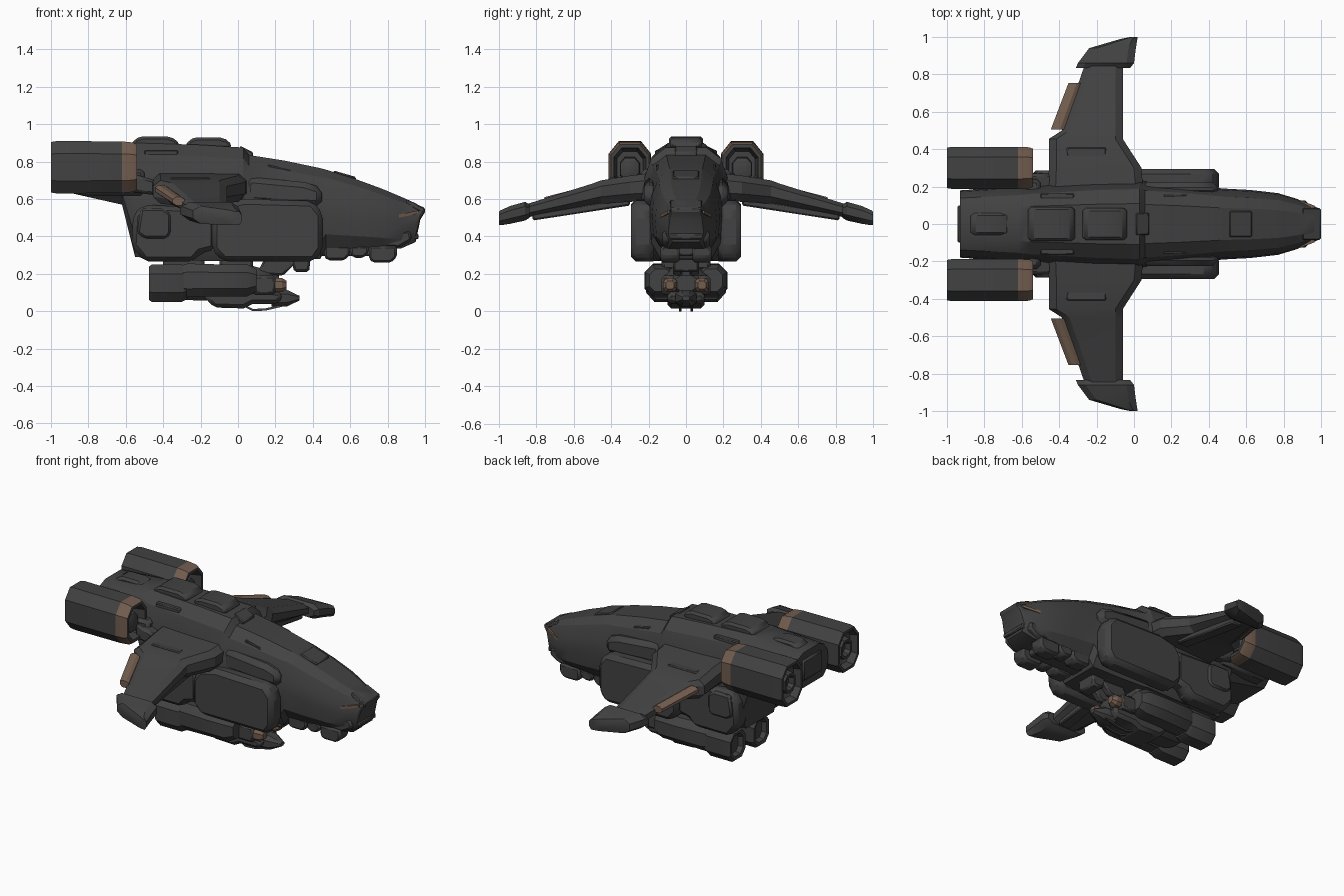
import bpy, bmesh, math

def material(name, rgb):
    m = bpy.data.materials.new(name)
    m.diffuse_color = (*rgb, 1)
    return m

GREY = material("dark_grey", (0.054, 0.054, 0.054))
BROWN = material("warm_brown", (0.17, 0.11, 0.078))

def loft(name, rings, mat=GREY, mirror=False, bevel=0.0, brown_rings=(), angle=28):
    """Skin a list of equal-length rings and cap both ends."""
    bm = bmesh.new()
    vs = [[bm.verts.new(p) for p in r] for r in rings]
    n = len(rings[0])
    for k in range(len(vs) - 1):
        for i in range(n):
            j = (i + 1) % n
            f = bm.faces.new((vs[k][i], vs[k][j], vs[k + 1][j], vs[k + 1][i]))
            f.material_index = 1 if k in brown_rings else 0
    bm.faces.new(vs[0])
    bm.faces.new(vs[-1])
    bmesh.ops.recalc_face_normals(bm, faces=bm.faces)
    me = bpy.data.meshes.new(name)
    bm.to_mesh(me)
    bm.free()
    me.materials.append(mat)
    if brown_rings:
        me.materials.append(BROWN)
    me.shade_smooth()
    me.set_sharp_from_angle(angle=math.radians(angle))
    ob = bpy.data.objects.new(name, me)
    bpy.context.collection.objects.link(ob)
    if bevel:
        b = ob.modifiers.new("bevel", 'BEVEL')
        b.width, b.segments, b.limit_method = bevel, 1, 'ANGLE'
    if mirror:
        m = ob.modifiers.new("mirror", 'MIRROR')
        m.use_axis = (False, True, False)
        m.use_clip = False
    return ob

def prism(name, xz, y0, y1, **kw):
    return loft(name, [[(x, y, z) for x, z in xz] for y in (y0, y1)], **kw)

def box(name, x0, x1, y0, y1, z0, z1, **kw):
    return prism(name, [(x0, z0), (x1, z0), (x1, z1), (x0, z1)], y0, y1, **kw)

def slab(name, x0, z0, x1, z1, y0, y1, t=0.025, **kw):
    """Plate whose top follows a slope from (x0, z0) to (x1, z1)."""
    return prism(name, [(x0, z0 - t), (x0, z0), (x1, z1), (x1, z1 - t)], y0, y1, **kw)

def octagon(x, cy, cz, hy, hz, c=0.45):
    q = [(1, 1 - c), (1 - c, 1), (c - 1, 1), (-1, 1 - c), (-1, c - 1), (c - 1, -1), (1 - c, -1), (1, c - 1)]
    return [(x, cy + a * hy, cz + b * hz) for a, b in q]

def tube(name, cy, cz, steps, c=0.5, **kw):
    return loft(name, [octagon(x, cy, cz, hy, hz, c) for x, hy, hz in steps], **kw)

# Main hull: one cross-section scaled along the length (x, half width, top, bottom)
HALF = [(0.45, 1), (0.77, 0.9), (0.96, 0.68), (1, 0.45), (0.95, 0.18), (0.7, 0)]
SHAPE = HALF + [(-a, b) for a, b in reversed(HALF)]
HULL = [(-0.93, 0.18, 0.875, 0.64), (-0.62, 0.2, 0.895, 0.57), (-0.55, 0.21, 0.9, 0.29),
        (-0.2, 0.235, 0.89, 0.27), (0.03, 0.243, 0.875, 0.27), (0.06, 0.232, 0.835, 0.27),
        (0.25, 0.217, 0.805, 0.27), (0.44, 0.195, 0.765, 0.28), (0.47, 0.19, 0.757, 0.335),
        (0.62, 0.182, 0.71, 0.335), (0.77, 0.165, 0.655, 0.335), (0.87, 0.135, 0.613, 0.335),
        (0.95, 0.1, 0.577, 0.37), (0.975, 0.09, 0.562, 0.49), (1.0, 0.078, 0.548, 0.53)]
loft("hull", [[(x, a * w, zb + b * (zt - zb)) for a, b in SHAPE] for x, w, zt, zb in HULL])

# Roof blocks and hatches
def roof_block(name, x0, x1, w, z0, z1):
    prism(name, [(x0, z0), (x0 + 0.03, z1 - 0.012), (x0 + 0.07, z1), (x1 - 0.07, z1),
                 (x1 - 0.02, z1 - 0.015), (x1, z0)], -w, w, bevel=0.015)
roof_block("rear_roof_block", -0.58, -0.31, 0.092, 0.88, 0.935)
roof_block("front_roof_block", -0.29, -0.03, 0.085, 0.87, 0.93)
roof_block("tail_roof_block", -0.89, -0.65, 0.06, 0.86, 0.905)
slab("collar_hatch", 0.01, 0.885, 0.08, 0.85, -0.06, 0.06, t=0.04, bevel=0.006)
slab("nose_hatch", 0.51, 0.753, 0.63, 0.718, -0.07, 0.07, bevel=0.006)
slab("cheek_panel", 0.16, 0.785, 0.28, 0.758, 0.13, 0.16, t=0.03, mirror=True, bevel=0.004)
slab("roof_side_plate", -0.5, 0.862, -0.32, 0.862, 0.13, 0.165, t=0.03, mirror=True, bevel=0.006)
slab("tail_side_plate", -0.9, 0.85, -0.68, 0.862, 0.1, 0.145, t=0.03, mirror=True, bevel=0.006)
box("tail_vent", -0.945, -0.92, -0.1, 0.1, 0.69, 0.83, bevel=0.01)

# Nose: brow, window frame, light strips and chin
slab("nose_brow", 0.9, 0.598, 0.998, 0.553, -0.085, 0.085, t=0.03, bevel=0.006)
for i, z in enumerate((0.385, 0.46)):
    box(f"nose_window_bar_{i}", 0.9, 0.965, -0.09, 0.09, z, z + 0.03, bevel=0.006)
loft("nose_light_strip", [[(x, y, z + d) for y, d in ((w - 0.03, 0), (w, 0), (w, 0.017), (w - 0.03, 0.017))]
                          for x, w, z in ((0.86, 0.138, 0.5), (0.965, 0.098, 0.522))], mat=BROWN, mirror=True)
for i, (x0, x1, z) in enumerate(((0.46, 0.59, 0.272), (0.6, 0.69, 0.285), (0.7, 0.84, 0.26))):
    prism(f"chin_pod_{i}", [(x0, 0.35), (x0, z + 0.02), (x0 + 0.02, z), (x1 - 0.02, z), (x1 + 0.01, z + 0.03),
                            (x1 + 0.01, 0.35)], 0.035, 0.135, mirror=True, bevel=0.012)
box("chin_keel", 0.44, 0.8, -0.05, 0.05, 0.295, 0.35, bevel=0.01)
prism("jaw_plate", [(0.64, 0.42), (0.64, 0.35), (0.86, 0.34), (0.93, 0.38), (0.92, 0.43)],
      0.08, 0.125, mirror=True, bevel=0.012)

# Side pods along the lower hull
prism("front_side_pod", [(-0.14, 0.33), (-0.08, 0.265), (0.41, 0.265), (0.455, 0.33), (0.455, 0.52), (0.4, 0.59),
                         (0.03, 0.6), (-0.09, 0.57), (-0.14, 0.5)], 0.17, 0.295, mirror=True, bevel=0.028)
prism("rear_side_pod", [(-0.57, 0.35), (-0.5, 0.265), (-0.24, 0.265), (-0.2, 0.31), (-0.12, 0.33), (-0.12, 0.55),
                        (-0.5, 0.57), (-0.56, 0.52)], 0.15, 0.272, mirror=True, bevel=0.025)
prism("rear_pod_cap", [(-0.54, 0.42), (-0.5, 0.39), (-0.38, 0.39), (-0.36, 0.42), (-0.36, 0.52), (-0.4, 0.55),
                       (-0.52, 0.55)], 0.25, 0.285, mirror=True, bevel=0.012)
prism("shoulder_fairing", [(0.04, 0.58), (0.45, 0.56), (0.45, 0.66), (0.36, 0.69), (0.04, 0.72)],
      0.15, 0.225, mirror=True, bevel=0.03)

# Wings: sections across the span (y, leading x, trailing x, mid z, thickness)
def wing(name, sections, **kw):
    rings = []
    for y, xl, xt, z, t in sections:
        e = min(0.04, (xl - xt) * 0.3)
        rings.append([(xl, y, z - 0.2 * t), (xl, y, z + 0.25 * t), (xl - e, y, z + 0.5 * t),
                      (xt + e, y, z + 0.5 * t), (xt, y, z + 0.25 * t), (xt, y, z - 0.2 * t),
                      (xt + e, y, z - 0.5 * t), (xl - e, y, z - 0.5 * t)])
    loft(name, rings, mirror=True, **kw)
wing("wing", [(0.17, 0.05, -0.46, 0.665, 0.15), (0.3, 0.04, -0.455, 0.655, 0.14), (0.455, -0.06, -0.455, 0.637, 0.125),
              (0.5, -0.06, -0.385, 0.625, 0.115), (0.86, -0.06, -0.26, 0.535, 0.07)])
wing("wing_tip", [(0.835, -0.02, -0.31, 0.535, 0.07), (0.86, 0.0, -0.3, 0.535, 0.1), (0.94, 0.01, -0.24, 0.515, 0.095),
                  (0.99, 0.018, -0.07, 0.5, 0.08), (1.0, 0.02, -0.02, 0.497, 0.07)])
wing("flap", [(0.505, -0.375, -0.445, 0.65, 0.05), (0.755, -0.285, -0.35, 0.588, 0.045)], mat=BROWN)
box("wing_root_panel", -0.36, -0.15, 0.36, 0.41, 0.68, 0.715, mirror=True, bevel=0.006)
loft("wing_spar", [[(x, y, z + d) for x, d in ((-0.09, 0), (-0.17, 0), (-0.17, 0.04), (-0.09, 0.04))]
                   for y, z in ((0.3, 0.565), (0.82, 0.485))], mirror=True, bevel=0.008)

# Engines: hollow octagonal nacelles with a brown intake band
tube("engine_nacelle", 0.3, 0.77,
     [(-0.93, 0.06, 0.075), (-0.95, 0.085, 0.11), (-1.0, 0.092, 0.118), (-1.0, 0.108, 0.135), (-0.97, 0.113, 0.14),
      (-0.62, 0.113, 0.138), (-0.56, 0.11, 0.132), (-0.54, 0.102, 0.122), (-0.54, 0.085, 0.103), (-0.64, 0.07, 0.085)],
     c=0.48, mirror=True, brown_rings=(5, 6))
tube("engine_nozzle", 0.3, 0.77, [(-0.9, 0.062, 0.07), (-0.985, 0.055, 0.062), (-0.985, 0.04, 0.045), (-0.95, 0.03, 0.035)],
     mirror=True)
tube("intake_core", 0.3, 0.76, [(-0.66, 0.055, 0.065), (-0.57, 0.05, 0.06), (-0.56, 0.03, 0.04)], mirror=True)
box("engine_pylon", -0.86, -0.5, 0.14, 0.24, 0.62, 0.76, mirror=True, bevel=0.02)
prism("intake_ramp", [(-0.58, 0.64), (-0.44, 0.62), (-0.44, 0.7), (-0.58, 0.74)], 0.18, 0.27, mirror=True, bevel=0.015)

# Belly pod: tanks, body, gun nose and mounts
tube("belly_tank", 0.125, 0.15, [(-0.44, 0.05, 0.06), (-0.47, 0.06, 0.07), (-0.475, 0.08, 0.09), (-0.46, 0.088, 0.1),
                                 (-0.3, 0.088, 0.1), (-0.27, 0.075, 0.085)], mirror=True)
tube("belly_tank_sleeve", 0.135, 0.165, [(-0.3, 0.07, 0.08), (-0.27, 0.082, 0.09), (-0.08, 0.088, 0.085),
                                         (0.05, 0.085, 0.085), (0.1, 0.06, 0.06)], mirror=True)
tube("belly_body", 0, 0.15, [(-0.34, 0.07, 0.07), (-0.28, 0.1, 0.09), (0.05, 0.12, 0.1), (0.16, 0.1, 0.07), (0.22, 0.06, 0.04)])
prism("belly_keel", [(-0.2, 0.1), (-0.13, 0.02), (0.03, 0.015), (0.08, 0.04), (0.22, 0.04), (0.24, 0.1), (0.05, 0.13)],
      -0.1, 0.1, bevel=0.02)
tube("gun_nose", 0, 0.07, [(0.18, 0.06, 0.045), (0.26, 0.055, 0.045), (0.33, 0.02, 0.012)])
tube("lamp", 0.085, 0.14, [(0.18, 0.025, 0.025), (0.2, 0.038, 0.038), (0.235, 0.038, 0.038), (0.26, 0.022, 0.022)],
     mat=BROWN, mirror=True)
box("lamp_bracket", 0.08, 0.2, 0.05, 0.13, 0.09, 0.19, mirror=True, bevel=0.012)
for i, y in enumerate((-0.03, 0.03)):
    loft(f"sensor_rod_{i}", [[(x, y + a, z + b) for a, b in ((-0.007, 0), (0.007, 0), (0.007, 0.012), (-0.007, 0.012))]
                             for x, z in ((0.04, 0.02), (0.08, 0.0), (0.15, 0.004), (0.26, 0.03))])
box("rear_mount", -0.4, -0.18, -0.09, 0.09, 0.2, 0.3, bevel=0.015)
box("middle_mount", -0.1, 0.08, -0.13, 0.13, 0.22, 0.3, bevel=0.015)
prism("front_brace", [(0.1, 0.2), (0.24, 0.19), (0.32, 0.27), (0.14, 0.28)], 0.02, 0.07, mirror=True, bevel=0.01)
prism("front_mount", [(0.28, 0.3), (0.3, 0.21), (0.38, 0.21), (0.39, 0.3)], -0.07, 0.07, bevel=0.012)
